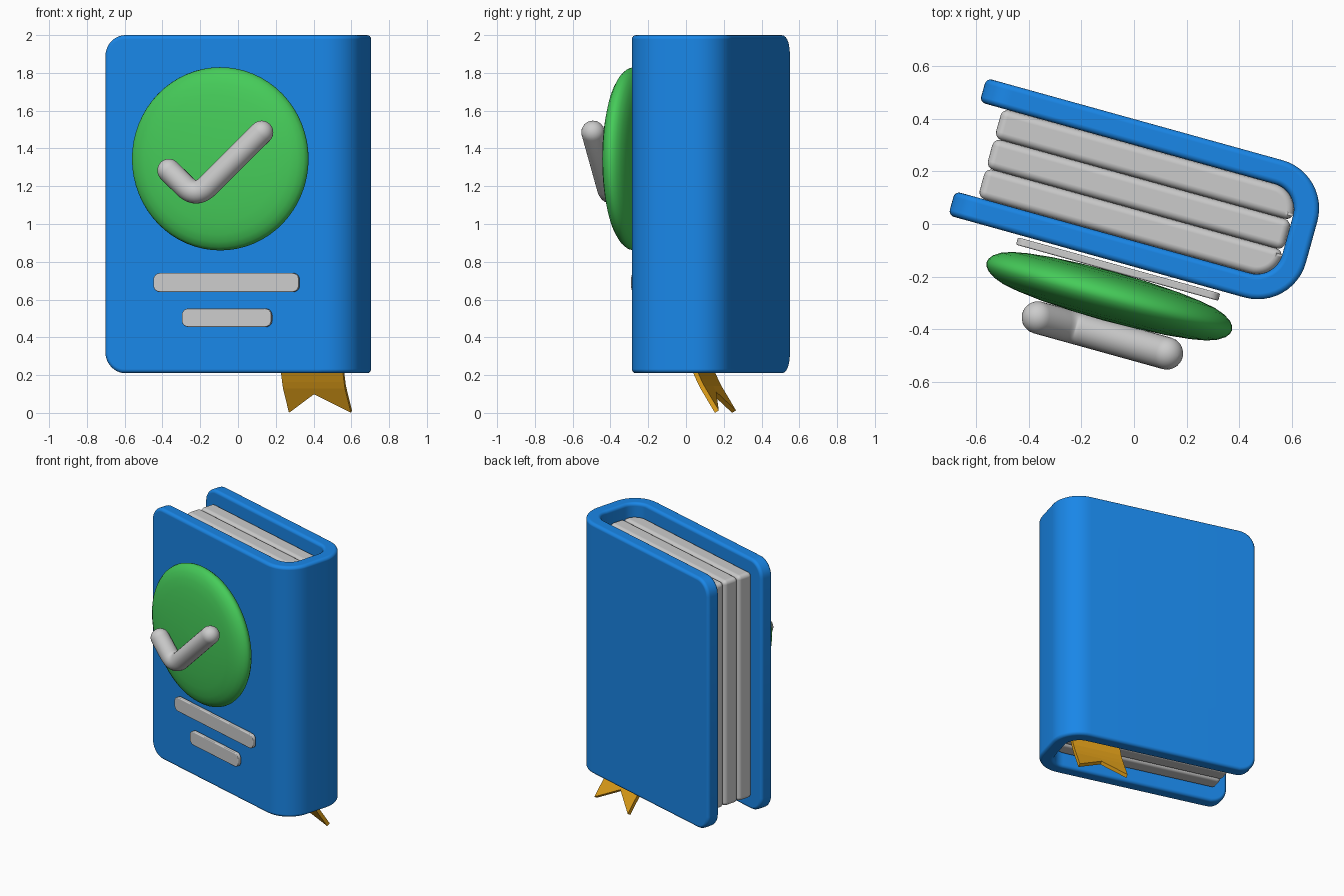
import bpy, bmesh, math
from mathutils import Vector

if "Cube" in bpy.data.objects:
    bpy.data.objects.remove(bpy.data.objects["Cube"])

TURN = math.radians(-15.5)


def material(name, rgb):
    m = bpy.data.materials.new(name)
    m.diffuse_color = (*rgb, 1)
    m.use_nodes = True
    m.node_tree.nodes["Principled BSDF"].inputs["Base Color"].default_value = m.diffuse_color
    return m


BLUE = material("blue", (0.01, 0.24, 0.80))
GREEN = material("green", (0.06, 0.60, 0.10))
GOLD = material("gold", (0.75, 0.35, 0.01))


def finish(name, bm, mat=None, bevel=0, smooth=True):
    bmesh.ops.recalc_face_normals(bm, faces=bm.faces)
    me = bpy.data.meshes.new(name)
    bm.to_mesh(me)
    bm.free()
    ob = bpy.data.objects.new(name, me)
    bpy.context.collection.objects.link(ob)
    ob.rotation_euler.z = TURN
    for p in me.polygons:
        p.use_smooth = smooth
    if mat:
        me.materials.append(mat)
    if bevel:
        b = ob.modifiers.new("bevel", 'BEVEL')
        b.width, b.segments = bevel, 4
        b.limit_method, b.angle_limit = 'ANGLE', math.radians(40)
        b.use_clamp_overlap = False
        b.harden_normals = True
    return ob


def rounded(corners, steps=12):
    """Outline from right-angled (x, y, radius) corners."""
    pts = []
    for i, (x, y, r) in enumerate(corners):
        p = Vector((x, y))
        if r == 0:
            pts.append(p)
            continue
        a = (Vector(corners[i - 1][:2]) - p).normalized() * r
        b = (Vector(corners[(i + 1) % len(corners)][:2]) - p).normalized() * r
        for k in range(steps + 1):
            t = math.pi / 2 * k / steps
            pts.append(p + a * (1 - math.sin(t)) + b * (1 - math.cos(t)))
    return pts


def prism(pts, lo, hi, upright=False):
    """Extrude an outline along z, or along y when upright."""
    bm = bmesh.new()
    place = (lambda p, h: (p.x, h, p.y)) if upright else (lambda p, h: (p.x, p.y, h))
    a = [bm.verts.new(place(p, lo)) for p in pts]
    b = [bm.verts.new(place(p, hi)) for p in pts]
    bm.faces.new(a)
    bm.faces.new(b)
    for i in range(len(pts)):
        bm.faces.new((a[i - 1], a[i], b[i], b[i - 1]))
    return bm


def loft(rings):
    """Skin closed rings of points and cap both ends."""
    bm = bmesh.new()
    vs = [[bm.verts.new(p) for p in ring] for ring in rings]
    for a, b in zip(vs, vs[1:]):
        for i in range(len(a)):
            bm.faces.new((a[i - 1], a[i], b[i], b[i - 1]))
    bm.faces.new(vs[0])
    bm.faces.new(vs[-1])
    return bm


# Wrap-around cover with rounded spine and rounded free corners
L, R, F, B, T = -0.69, 0.67, -0.157, 0.385, 0.095
bm = prism(rounded([(L, F, 0), (R, F, .19), (R, B, .19), (L, B, 0),
                    (L, B - T, 0), (R - T, B - T, .1),
                    (R - T, F + T, .1), (L, F + T, 0)]), 0.21, 2.0)
free = [e for e in bm.edges if all(v.co.x < L + .001 for v in e.verts)
        and abs(e.verts[0].co.z - e.verts[1].co.z) < .001]
bmesh.ops.bevel(bm, geom=free, offset=0.11, segments=10, profile=0.5, affect='EDGES')
finish("cover", bm, BLUE, 0.022)

# Three page blocks, the outer two following the spine curve
v0, step = F + T, (B - F - 2 * T) / 3
for i in range(3):
    a, b = v0 + i * step, v0 + (i + 1) * step
    shape = rounded([(-.60, a, 0), (R - T, a, .1 if i == 0 else 0),
                     (R - T, b, .1 if i == 2 else 0), (-.60, b, 0)])
    finish(f"page_block_{i + 1}", prism(shape, 0.30, 1.91), None, 0.028)

# Lens-shaped badge
half = [(.002, .095), (.13, .092), (.25, .085), (.34, .075), (.40, .064),
        (.44, .05), (.468, .032), (.481, .015)]
profile = half + [(.485, 0)] + [(r, -h) for r, h in reversed(half)]
angles = [2 * math.pi * k / 64 for k in range(64)]
finish("badge", loft([[(-.017 + r * math.cos(t), -.29 + h, 1.345 + r * math.sin(t))
                       for t in angles] for r, h in profile]), GREEN)

# Check mark: round tube with a soft bend and domed ends
r = 0.062
start, p0, pc, p1, end = (Vector(p) for p in (
    (-.257, 1.283), (-.17, 1.2), (-.108, 1.14), (-.045, 1.2), (.252, 1.485)))
d0, d1 = (p0 - start).normalized(), (end - p1).normalized()
dome = [(math.sin(t), max(math.cos(t), .02)) for t in
        (math.pi / 2 * k / 8 for k in range(9))]
path = [(start - d0 * r * s, d0, r * c) for s, c in reversed(dome)]
for k in range(11):
    t = k / 10
    pos = p0 * (1 - t) ** 2 + pc * 2 * t * (1 - t) + p1 * t * t
    path.append((pos, ((pc - p0) * (1 - t) + (p1 - pc) * t).normalized(), r))
path += [(end + d1 * r * s, d1, r * c) for s, c in dome]
ring = [2 * math.pi * k / 24 for k in range(24)]
finish("check_mark", loft([[(p.x - d.y * q * math.cos(t), -.441 + q * math.sin(t),
                             p.y + d.x * q * math.cos(t)) for t in ring]
                           for p, d, q in path]))

# Two label bars on the front cover
for name, x0, x1, z0, z1 in (("upper_bar", -.412, .387, .64, .74),
                             ("lower_bar", -.256, .236, .455, .552)):
    c = .035
    shape = rounded([(x0, z0, c), (x1, z0, c), (x1, z1, c), (x0, z1, c)], 6)
    finish(name, prism(shape, -.196, -.167, True), None, 0.006)

# Ribbon bookmark with a swallowtail end
bm = bmesh.new()
rows = [[(u, v, z) for u in (.185, .35, .525)] for v, z in
        ((.165, .36), (.172, .29), (.195, .22), (.218, .17), (.236, .135))]
rows.append([(.195, .318, .007), (.35, .252, .105), (.535, .318, .007)])
grid = [[bm.verts.new(p) for p in row] for row in rows]
for a, b in zip(grid, grid[1:]):
    for i in range(2):
        bm.faces.new((a[i], a[i + 1], b[i + 1], b[i]))
ribbon = finish("ribbon", bm, GOLD, smooth=False)
s = ribbon.modifiers.new("thickness", 'SOLIDIFY')
s.thickness, s.offset = 0.025, 0
